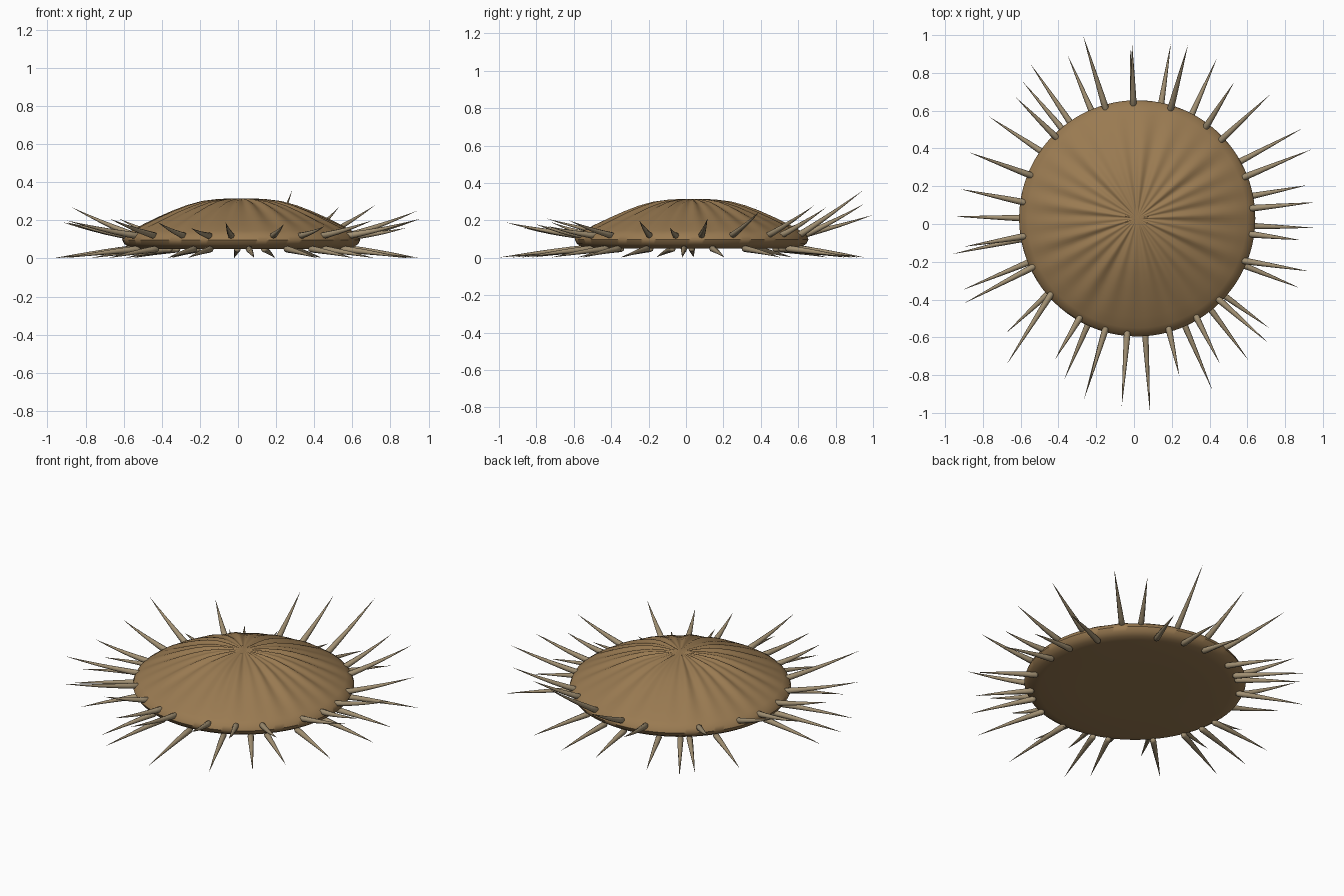
import bpy
import bmesh
import math
from mathutils import Vector

old = bpy.data.objects.get("Cube")
if old:
    bpy.data.objects.remove(old, do_unlink=True)

CENTRE = Vector((0.017, 0.03, 0))


def make_material(name, colour):
    mat = bpy.data.materials.new(name)
    mat.use_nodes = True
    mat.diffuse_color = (*colour, 1)
    shader = next(n for n in mat.node_tree.nodes if n.type == "BSDF_PRINCIPLED")
    shader.inputs["Base Color"].default_value = (*colour, 1)
    return mat


shell_brown = make_material("shell brown", (0.32, 0.195, 0.083))
spine_tan = make_material("spine tan", (0.36, 0.28, 0.17))


def finish(bm, name, mat):
    bmesh.ops.recalc_face_normals(bm, faces=bm.faces)
    mesh = bpy.data.meshes.new(name)
    bm.to_mesh(mesh)
    bm.free()
    mesh.materials.append(mat)
    obj = bpy.data.objects.new(name, mesh)
    bpy.context.collection.objects.link(obj)
    bpy.ops.object.select_all(action="DESELECT")
    obj.select_set(True)
    bpy.context.view_layer.objects.active = obj
    bpy.ops.object.shade_smooth_by_angle(angle=math.radians(50))
    return obj


def skin(bm, rings, start, end):
    """Bridge rings of vertices and close both ends with a point."""
    count = len(rings[0])
    for i in range(count):
        j = (i + 1) % count
        for low, high in zip(rings, rings[1:]):
            bm.faces.new((low[i], low[j], high[j], high[i]))
        bm.faces.new((start, rings[0][j], rings[0][i]))
        bm.faces.new((end, rings[-1][i], rings[-1][j]))


def rib_wave(angle):
    """Uneven radial ribbing, from -1 to 1."""
    return 0.6 * math.sin(26 * angle + 1.5 * math.sin(2 * angle)) + 0.4 * math.sin(17 * angle + 1)


# Domed, ribbed shell with a flat underside: radius and height from below to crown
PROFILE = [(0.3, 0.05), (0.54, 0.05), (0.585, 0.057), (0.613, 0.075), (0.625, 0.098),
           (0.615, 0.122), (0.58, 0.145), (0.52, 0.176), (0.45, 0.208), (0.37, 0.242),
           (0.29, 0.272), (0.21, 0.295), (0.13, 0.307), (0.06, 0.313)]
SEGMENTS = 208
bm = bmesh.new()
rings = []
for k, (radius, height) in enumerate(PROFILE):
    ring = []
    for s in range(SEGMENTS):
        a = math.tau * s / SEGMENTS
        ribs = 0.008 * math.sin(math.pi * radius / 0.625) if k > 4 else 0
        z = height + ribs * rib_wave(a)
        ring.append(bm.verts.new(CENTRE + Vector((radius * math.cos(a), radius * math.sin(a), z))))
    rings.append(ring)
skin(bm, rings, bm.verts.new(CENTRE + Vector((0, 0, 0.05))),
     bm.verts.new(CENTRE + Vector((0, 0, 0.315))))
finish(bm, "shell", shell_brown)


def add_spine(name, degrees, root_radius, root_z, tip, sag):
    """Slightly bent, tapering spine with a rounded root."""
    a = math.radians(degrees)
    root = CENTRE + Vector((root_radius * math.cos(a), root_radius * math.sin(a), root_z))
    tip = Vector(tip)
    middle = (root + tip) / 2 + Vector((0, 0, sag))
    along = (tip - root).normalized()
    side = along.cross(Vector((0, 0, 1))).normalized()
    up = side.cross(along)
    bm = bmesh.new()
    rings = []
    for t in (0, 0.03, 0.15, 0.35, 0.55, 0.75, 0.9):
        point = root * (1 - t) ** 2 + middle * 2 * t * (1 - t) + tip * t * t
        width = 0.013 if t == 0 else 0.018 * (1 - t ** 1.2)
        ring = []
        for s in range(8):
            b = math.tau * s / 8
            ring.append(bm.verts.new(point + width * (side * math.cos(b) + up * math.sin(b))))
        rings.append(ring)
    skin(bm, rings, bm.verts.new(root - along * 0.005), bm.verts.new(tip))
    finish(bm, name, spine_tan)


# Upper spines: root angle, then tip position
UPPER = [(106, -.27, 1, .23), (135, -.625, .67, .21), (158, -.875, .38, .27),
         (172, -.92, .185, .19), (189, -.9, -.12, .19), (205, -.9, -.42, .2),
         (221, -.675, -.745, .21), (240, -.42, -.72, .19), (254, -.245, -.87, .16),
         (265, -.065, -.965, .19), (286, .24, -.805, .18), (301, .455, -.74, .17),
         (315, .705, -.625, .2), (338, .925, -.25, .2), (352, .88, -.085, .16),
         (5, .96, .115, .21), (21, .94, .395, .25), (43, .72, .685, .28),
         (53, .53, .75, .27), (73, .285, .945, .36), (92, -.01, .955, .29)]
for n, (degrees, x, y, z) in enumerate(UPPER):
    add_spine(f"upper_spine_{n + 1}", degrees, 0.595, 0.118, (x, y, z), -0.012)

# Lower spines reach out to the ground: root angle, then tip position
LOWER = [(113, -.35, .89), (125, -.55, .85), (130, -.59, .755), (145, -.77, .57),
         (180, -.955, .04), (190, -.965, -.16), (202, -.91, -.35), (220, -.68, -.58),
         (245, -.37, -.825), (254, -.265, -.93), (274, .085, -1), (294, .415, -.88),
         (309, .605, -.72), (318, .715, -.55), (336, .88, -.34), (356, .95, -.02),
         (11, .915, .205), (29, .89, .505), (62, .44, .88), (78, .195, .955),
         (92, -.02, .92)]
for n, (degrees, x, y) in enumerate(LOWER):
    add_spine(f"lower_spine_{n + 1}", degrees, 0.575, 0.05, (x, y, 0.002), 0.006)
